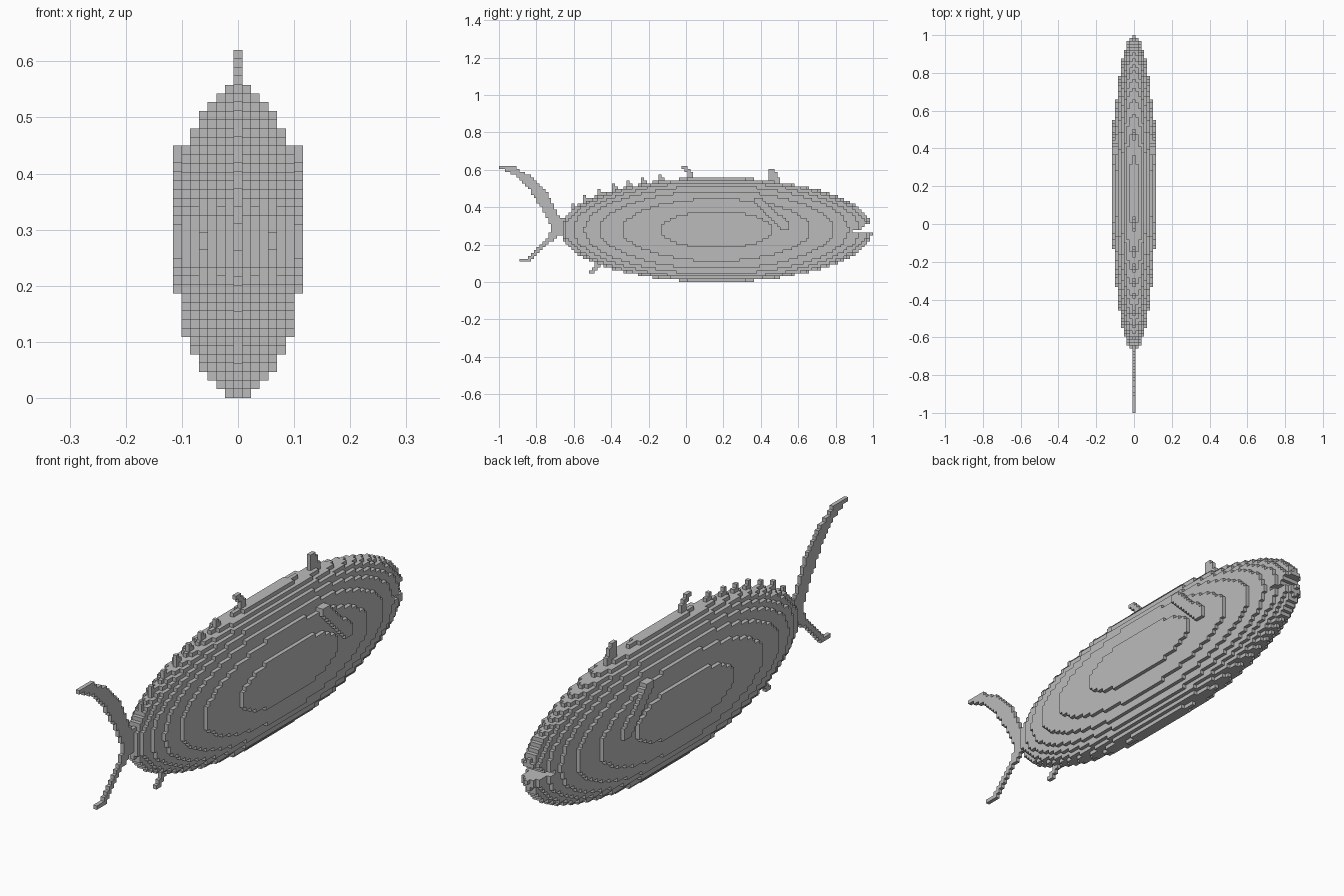
import bpy
import bmesh
from mathutils import Vector

cube = bpy.data.objects.get("Cube")
if cube:
    bpy.data.objects.remove(cube)

LENGTH = 129                 # cells from tail tip to lower jaw
CELL = 2 / LENGTH
CENTRE_Y, CENTRE_Z = 75, 18  # middle of the body, in cells
HALF = (7.5, 54, 18)         # body half sizes, in cells

grey = bpy.data.materials.new("plain grey")
grey.use_nodes = True
grey.diffuse_color = (0.5, 0.5, 0.5, 1)
grey.node_tree.nodes["Principled BSDF"].inputs["Base Color"].default_value = (0.5, 0.5, 0.5, 1)


def build(name, cells, hidden=frozenset()):
    """Make a blocky mesh from the exposed sides of a set of cells."""
    bm = bmesh.new()
    corners = {}

    def corner(p):
        if p not in corners:
            x, y, z = p
            corners[p] = bm.verts.new(Vector((x - 0.5, y - LENGTH / 2, z)) * CELL)
        return corners[p]

    for cell in sorted(cells):
        for axis in range(3):
            for side in (0, 1):
                beside = list(cell)
                beside[axis] += 2 * side - 1
                if tuple(beside) in cells or tuple(beside) in hidden:
                    continue
                u, v = (axis + 1) % 3, (axis + 2) % 3
                loop = []
                for du, dv in ((0, 0), (1, 0), (1, 1), (0, 1)):
                    p = list(cell)
                    p[axis] += side
                    p[u] += du
                    p[v] += dv
                    loop.append(corner(tuple(p)))
                bm.faces.new(loop if side else loop[::-1])
    mesh = bpy.data.meshes.new(name)
    bm.to_mesh(mesh)
    bm.free()
    mesh.materials.append(grey)
    obj = bpy.data.objects.new(name, mesh)
    bpy.context.collection.objects.link(obj)
    return obj


def fill(outline, layers):
    """Cells whose centres lie inside a side-on outline."""
    cells = set()
    ys, zs = zip(*outline)
    for y in range(int(min(ys)), int(max(ys)) + 1):
        for z in range(int(min(zs)), int(max(zs)) + 1):
            inside = False
            py, pz = y + 0.5, z + 0.5
            for (ay, az), (by, bz) in zip(outline, outline[1:] + outline[:1]):
                if (az > pz) != (bz > pz) and py < ay + (pz - az) * (by - ay) / (bz - az):
                    inside = not inside
            if inside:
                cells.update((x, y, z) for x in layers)
    return cells


def in_body(x, y, z):
    d = (x, y + 0.5 - CENTRE_Y, z + 0.5 - CENTRE_Z)
    return sum((a / h) ** 2 for a, h in zip(d, HALF)) <= 1


# Body, with the open mouth cut through the snout
mouth = {17: 122, 18: 125, 19: 126}
body = {(x, y, z)
        for x in range(-7, 8) for y in range(LENGTH) for z in range(2 * CENTRE_Z)
        if in_body(x, y, z) and y < mouth.get(z, LENGTH)}
build("body", body)

# Crescent tail
tail = [(0, 40), (5, 40), (8, 38), (12, 36), (14, 33.5), (17, 30), (19, 26),
        (20.5, 23.5), (22, 21), (23, 18), (22, 17), (20, 15.5), (18, 14),
        (16, 12), (14, 10), (11, 7), (7, 7), (7, 8), (10, 8.6), (13, 11),
        (15, 13.5), (17, 16), (18.2, 18.5), (17, 21.5), (15, 25), (12, 29.5),
        (9, 34), (6, 36.6), (3, 38.2), (0, 39.2)]
build("tail_fin", fill(tail, [0]) - body, body)

# Fins on the back and belly
front_dorsal = [(93, 34), (93, 39), (95, 39), (95, 38), (96, 38), (96, 36), (97, 36), (97, 34)]
rear_dorsal = [(63, 39), (63, 40), (65, 40), (65, 39), (66, 39), (66, 38), (67, 38),
               (67, 35), (65, 35), (65, 38), (64, 38), (64, 39)]
anal = [(31, 3), (31, 4), (32, 4), (32, 5), (33, 5), (33, 8), (35, 8), (35, 5), (34, 5), (34, 4), (33, 4), (33, 3)]
for name, outline in (("front_dorsal_fin", front_dorsal), ("rear_dorsal_fin", rear_dorsal),
                      ("anal_fin", anal)):
    build(name, fill(outline, [0]) - body, body)

# Row of small hooked finlets behind the rear dorsal fin
finlets = set()
for y in (55, 49, 44, 39, 34, 29, 25):
    top = max(z for x, cy, z in body if x == 0 and cy == y)
    finlets |= {(0, y, top + 1), (0, y, top + 2), (0, y + 1, top + 1)}
build("finlets", finlets - body, body)

# Slanted side fins
side_fin = [(88, 29), (90, 29), (100, 20.5), (100, 18), (98, 18), (88, 27.2)]
for name, sign in (("left_side_fin", 1), ("right_side_fin", -1)):
    build(name, fill(side_fin, [sign * i for i in (5, 6, 7)]) - body, body)
